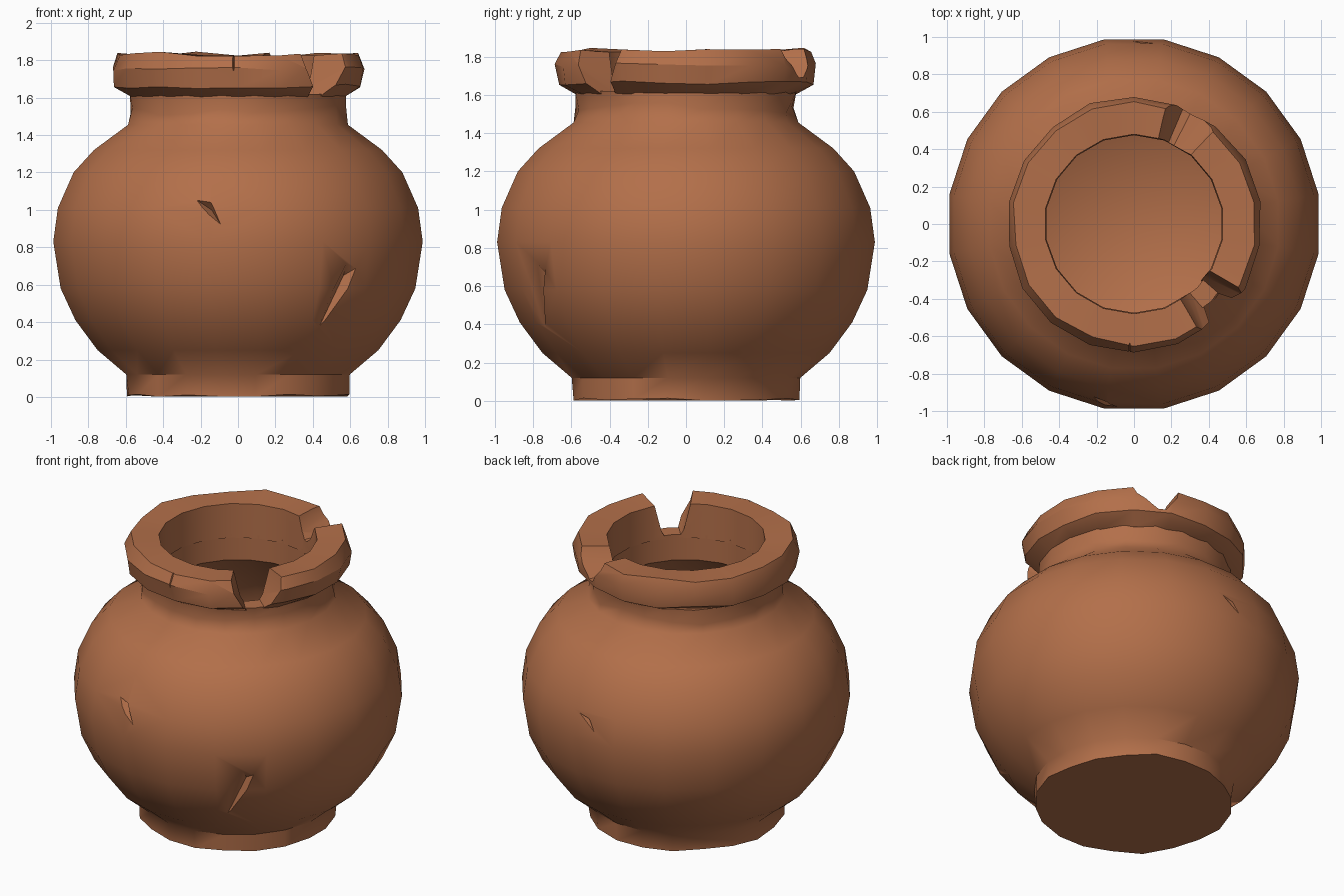
import bpy, bmesh, math, random
from mathutils import Vector

if "Cube" in bpy.data.objects:
    bpy.data.objects.remove(bpy.data.objects["Cube"])

random.seed(4)
clay = bpy.data.materials.new("terracotta clay")
clay.diffuse_color = (0.45, 0.16, 0.068, 1)
clay.use_nodes = True
clay.node_tree.nodes["Principled BSDF"].inputs["Base Color"].default_value = clay.diffuse_color


def make_object(name, bm):
    bmesh.ops.recalc_face_normals(bm, faces=bm.faces)
    mesh = bpy.data.meshes.new(name)
    bm.to_mesh(mesh)
    bm.free()
    mesh.materials.append(clay)
    ob = bpy.data.objects.new(name, mesh)
    bpy.context.collection.objects.link(ob)
    return ob


def lathe(name, profile, sides, jitter=None, ring=False):
    """Revolve (r, z) points; a ring closes on itself, otherwise both ends are capped."""
    bm = bmesh.new()
    rows = []
    for r, z in profile:
        row = []
        for i in range(sides):
            a = math.tau * (i + 0.5) / sides
            dr, dz = jitter(r, z) if jitter else (0, 0)
            row.append(bm.verts.new(((r + dr) * math.cos(a), (r + dr) * math.sin(a), z + dz)))
        rows.append(row)
    pairs = list(zip(rows, rows[1:]))
    if ring:
        pairs.append((rows[-1], rows[0]))
    else:
        bm.faces.new(rows[0])
        bm.faces.new(rows[-1])
    for low, high in pairs:
        for i in range(sides):
            j = (i + 1) % sides
            bm.faces.new((low[i], low[j], high[j], high[i]))
    return make_object(name, bm)


def carve(target, points):
    """Cut the convex hull of the points out of the target."""
    bm = bmesh.new()
    for p in points:
        bm.verts.new(p)
    bmesh.ops.convex_hull(bm, input=bm.verts)
    cutter = make_object("cutter", bm)
    cutter.hide_render = True
    mod = target.modifiers.new("cut", 'BOOLEAN')
    mod.operation = 'DIFFERENCE'
    mod.solver = 'EXACT'
    mod.object = cutter
    bpy.context.view_layer.objects.active = target
    bpy.ops.object.modifier_apply(modifier=mod.name)
    bpy.data.objects.remove(cutter)


def smooth(ob, degrees):
    bpy.ops.object.select_all(action='DESELECT')
    ob.select_set(True)
    bpy.context.view_layer.objects.active = ob
    bpy.ops.object.shade_smooth_by_angle(angle=math.radians(degrees))


def polar(r, deg, z):
    a = math.radians(deg)
    return Vector((r * math.cos(a), r * math.sin(a), z))


# Pot body: foot, round belly, neck, then hollow inside down to the floor
belly = [(0.605, 0.12), (0.76, 0.25), (0.88, 0.41), (0.96, 0.58), (1.0, 0.83),
         (0.975, 1.01), (0.89, 1.2), (0.78, 1.32), (0.595, 1.455)]
outer = [(0.595, 0.008)] + belly + [(0.585, 1.53), (0.585, 1.62)]
inner = [(0.48, 1.62), (0.48, 1.45), (0.68, 1.28), (0.83, 1.08), (0.88, 0.83),
         (0.82, 0.52), (0.68, 0.3), (0.5, 0.14)]


def worn(r, z):
    if z < 0.05:
        return random.uniform(-0.01, 0.01), random.uniform(-0.008, 0.008)
    if z == 1.53:
        return random.uniform(-0.025, 0.008), random.uniform(-0.03, 0.03)
    return 0, 0


body = lathe("pot_body", outer + inner, 20, worn)

# Thick lip around the mouth
lip_profile = [(0.475, 1.6), (0.58, 1.605), (0.672, 1.66), (0.685, 1.755), (0.65, 1.835), (0.48, 1.825)]


def lip_wear(r, z):
    if r < 0.6:
        return 0, 0
    return random.uniform(-0.01, 0.005), random.uniform(-0.012, 0.012)


lip = lathe("rim_lip", lip_profile, 18, lip_wear, ring=True)


# Broken gaps in the lip: (left angle, right angle, bottom angle, bottom z, bottom half width)
def gap(a, b, mid, z, half):
    pts = []
    for r in (0.35, 0.85):
        pts += [polar(r, a, 1.85), polar(r, b, 1.85), polar(r, a, 1.95), polar(r, b, 1.95),
                polar(r, mid - half, z), polar(r, mid + half, z)]
    carve(lip, pts)


gap(-59, -31, -45, 1.59, 4)
gap(49, 75, 65, 1.69, 2)

# Small nick at the front of the lip
carve(lip, [polar(0.72, -95, 1.87), polar(0.72, -90, 1.87), polar(0.61, -92, 1.87),
            polar(0.72, -92, 1.66)])


# Chipped scratches on the belly: three surface corners and one deep point, as (x, z)
def radius_at(z):
    for (r0, z0), (r1, z1) in zip(belly, belly[1:]):
        if z0 <= z <= z1:
            return r0 + (r1 - r0) * (z - z0) / (z1 - z0)


def scratch(side, corners, deep):
    pts = []
    for (x, z), k in [(c, 1.05) for c in corners] + [(deep, 0.94)]:
        r = radius_at(z)
        pts.append((x * k, side * math.sqrt(r * r - x * x) * k, z))
    carve(body, pts)


scratch(-1, [(0.57, 0.8), (0.67, 0.73), (0.38, 0.3)], (0.6, 0.65))
scratch(-1, [(-0.28, 1.1), (-0.14, 1.07), (-0.04, 0.84)], (-0.15, 1.0))
scratch(1, [(0.16, 1.03), (0.03, 1.0), (-0.06, 0.84)], (0.04, 0.95))

smooth(body, 46)
smooth(lip, 30)
